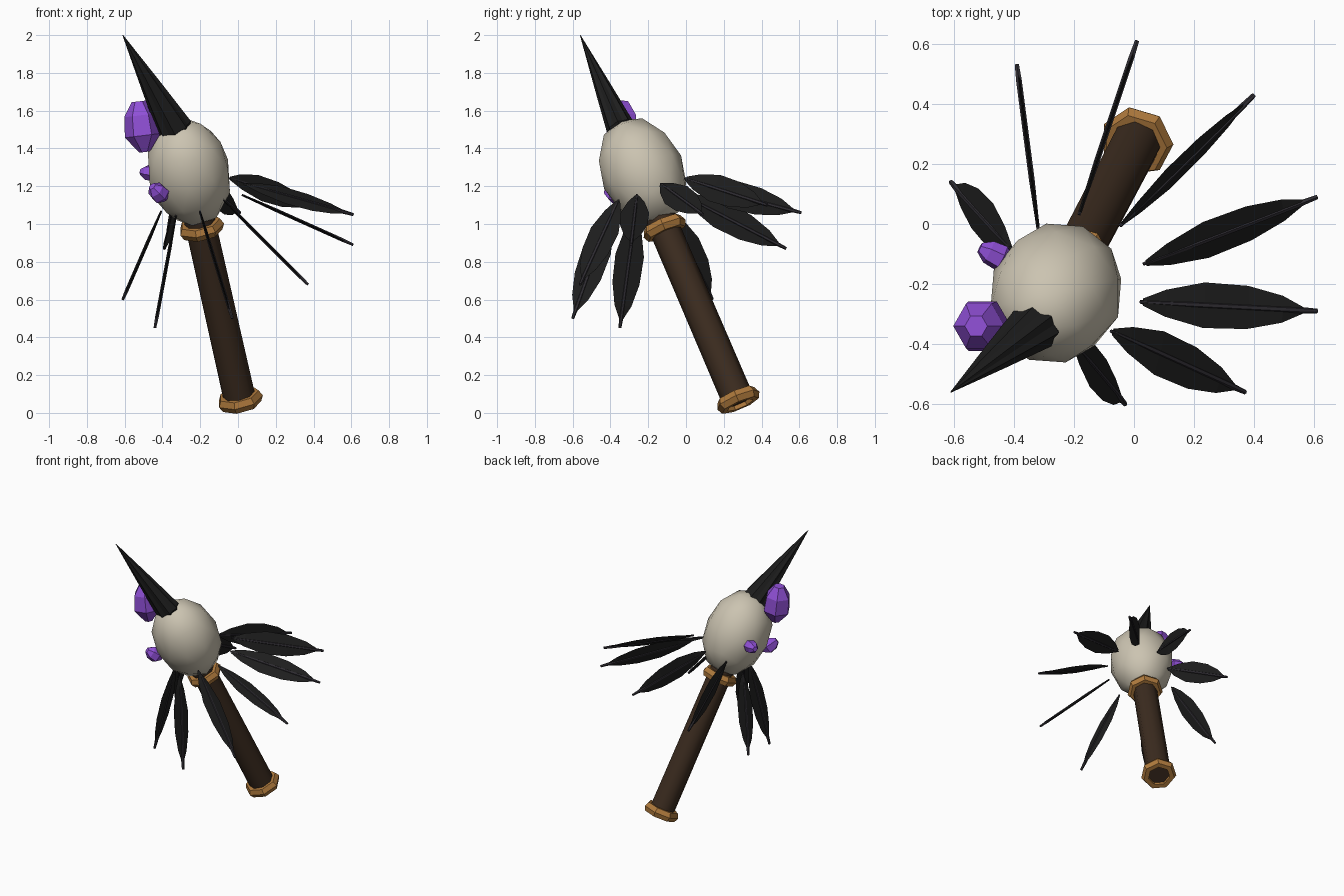
import bpy, bmesh, math
from mathutils import Vector, Matrix

if "Cube" in bpy.data.objects:
    bpy.data.objects.remove(bpy.data.objects["Cube"])


def material(name, rgb):
    m = bpy.data.materials.new(name)
    m.use_nodes = True
    m.diffuse_color = (*rgb, 1)
    bsdf = m.node_tree.nodes["Principled BSDF"]
    bsdf.inputs["Base Color"].default_value = (*rgb, 1)
    bsdf.inputs["Roughness"].default_value = 0.7
    return m


bone = material("bone", (0.6, 0.55, 0.44))
black = material("feather black", (0.013, 0.013, 0.013))
quill_grey = material("quill grey", (0.03, 0.027, 0.034))
wood = material("dark wood", (0.045, 0.025, 0.014))
bronze = material("bronze", (0.42, 0.19, 0.045))
purple = material("purple crystal", (0.28, 0.08, 0.68))


def finish(name, bm, mat, smooth=None):
    bmesh.ops.recalc_face_normals(bm, faces=bm.faces)
    mesh = bpy.data.meshes.new(name)
    bm.to_mesh(mesh)
    bm.free()
    obj = bpy.data.objects.new(name, mesh)
    bpy.context.collection.objects.link(obj)
    mesh.materials.append(mat)
    if smooth:
        bpy.ops.object.select_all(action="DESELECT")
        obj.select_set(True)
        bpy.context.view_layer.objects.active = obj
        bpy.ops.object.shade_smooth_by_angle(angle=math.radians(smooth))
    return obj


def frame(origin, direction, side=(1, 0, 0)):
    """Matrix whose z runs along direction and whose x leans to side."""
    z = Vector(direction).normalized()
    x = Vector(side) - z * Vector(side).dot(z)
    x.normalize()
    y = z.cross(x)
    return Matrix.Translation(origin) @ Matrix((x, y, z)).transposed().to_4x4()


def lathe(name, profile, sides, matrix, mat, smooth=None, closed=False, rib=0.0):
    """Sweep (radius, height) pairs; rib pulls in every second column."""
    bm = bmesh.new()
    rings = []
    for r, h in profile:
        ring = []
        for i in range(sides):
            a = math.tau * i / sides
            k = r * (1 - rib * (i % 2))
            ring.append(bm.verts.new(matrix @ Vector((k * math.cos(a), k * math.sin(a), h))))
        rings.append(ring)
    pairs = list(zip(rings, rings[1:]))
    if closed:
        pairs.append((rings[-1], rings[0]))
    else:
        bm.faces.new(rings[0])
        bm.faces.new(rings[-1])
    for low, high in pairs:
        for i in range(sides):
            j = (i + 1) % sides
            bm.faces.new((low[i], low[j], high[j], high[i]))
    return finish(name, bm, mat, smooth)


# Leaning shaft with a bronze ring at each end
foot = Vector((0.01, 0.275, 0.07))
neck = Vector((-0.195, -0.115, 0.98))
axis = (neck - foot).normalized()
length = (neck - foot).length
shaft = frame(foot, axis)
lathe("handle", [(0.085, -0.01), (0.082, length + 0.06)], 8, shaft, wood, 50)
ring_profile = [(0.075, -0.032), (0.108, -0.032), (0.124, 0), (0.108, 0.032), (0.075, 0.032)]
lathe("pommel_ring", ring_profile, 7, shaft, bronze, 35, closed=True)
lathe("collar_ring", ring_profile, 7, frame(neck, axis), bronze, 35, closed=True)

# Egg-shaped bone head
bm = bmesh.new()
bmesh.ops.create_icosphere(bm, subdivisions=2, radius=1)
for v in bm.verts:
    v.co = Vector((v.co.x * 0.222, v.co.y * 0.222, v.co.z * 0.305))
bm.transform(frame((-0.26, -0.23, 1.275), axis))
finish("bone_head", bm, bone, 60)

# Ribbed beak-like spike
base = Vector((-0.335, -0.345, 1.505))
tip = Vector((-0.61, -0.56, 2.0))
reach = (tip - base).length
spike = frame(base, tip - base) @ Matrix.Diagonal((1, 0.8, 1, 1))
lathe("spike", [(0.06, -0.05), (0.096, 0), (0.055, reach * 0.45), (0.002, reach)], 16, spike, black, rib=0.14)

# Crystals growing from the side of the head
crystals = [
    ("large_crystal", (-0.51, -0.34, 1.515), (-0.12, 0, 1), 0.095, 0.135),
    ("front_crystal", (-0.42, -0.38, 1.165), (-0.5, -0.5, 0.5), 0.052, 0.06),
    ("rear_crystal", (-0.46, -0.105, 1.27), (-0.8, 0.4, 0.1), 0.045, 0.06),
]
for name, place, direction, r, h in crystals:
    lathe(name, [(r * 0.3, -h), (r, -h * 0.35), (r * 0.9, h * 0.45), (r * 0.4, h)], 6,
          frame(place, direction), purple)

# Feathers: root, tip and the direction in which the vane is wide
feathers = [
    ((-0.18, 0.04, 1.21), (0.01, 0.61, 1.06), (0, 0, 1)),
    ((-0.32, -0.01, 1.15), (-0.39, 0.53, 0.87), (0, 0, 1)),
    ((-0.41, -0.08, 1.06), (-0.61, 0.14, 0.60), (0, 1, 0)),
    ((-0.04, 0.00, 1.24), (0.40, 0.43, 1.10), (-0.2, 0.3, 0.9)),
    ((0.04, -0.13, 1.21), (0.61, 0.09, 1.05), (-0.1, 0.8, 0.6)),
    ((0.03, -0.26, 1.15), (0.61, -0.29, 0.89), (0, 1, 0)),
    ((-0.07, -0.36, 1.12), (0.37, -0.56, 0.68), (0, 1, 0)),
    ((-0.20, -0.40, 1.06), (-0.03, -0.60, 0.50), (0, 1, 0)),
    ((-0.33, -0.27, 1.04), (-0.44, -0.35, 0.45), (0, 1, 0)),
]
outline = [(0.0, 0.012), (0.13, 0.045), (0.35, 0.076), (0.6, 0.072), (0.8, 0.045), (0.93, 0.008)]
for n, (root, end, wide) in enumerate(feathers, 1):
    along = Vector(end) - Vector(root)
    size = along.length
    place = frame(root, along, wide)
    # Vane: thin diamond section, thickest along the quill
    bm = bmesh.new()
    rows = []
    for t, w in outline:
        corners = [(w, 0), (0, 0.006), (-w, 0), (0, -0.006)]
        rows.append([bm.verts.new(place @ Vector((x, y, t * size))) for x, y in corners])
    for low, high in zip(rows, rows[1:]):
        for i in range(4):
            j = (i + 1) % 4
            bm.faces.new((low[i], low[j], high[j], high[i]))
    bm.faces.new(rows[0])
    bm.faces.new(rows[-1])
    finish(f"feather_vane_{n}", bm, black)
    lathe(f"feather_quill_{n}", [(0.006, -0.01), (0.011, size * 0.3), (0.011, size * 0.9), (0.008, size)],
          6, place, quill_grey, 40)
